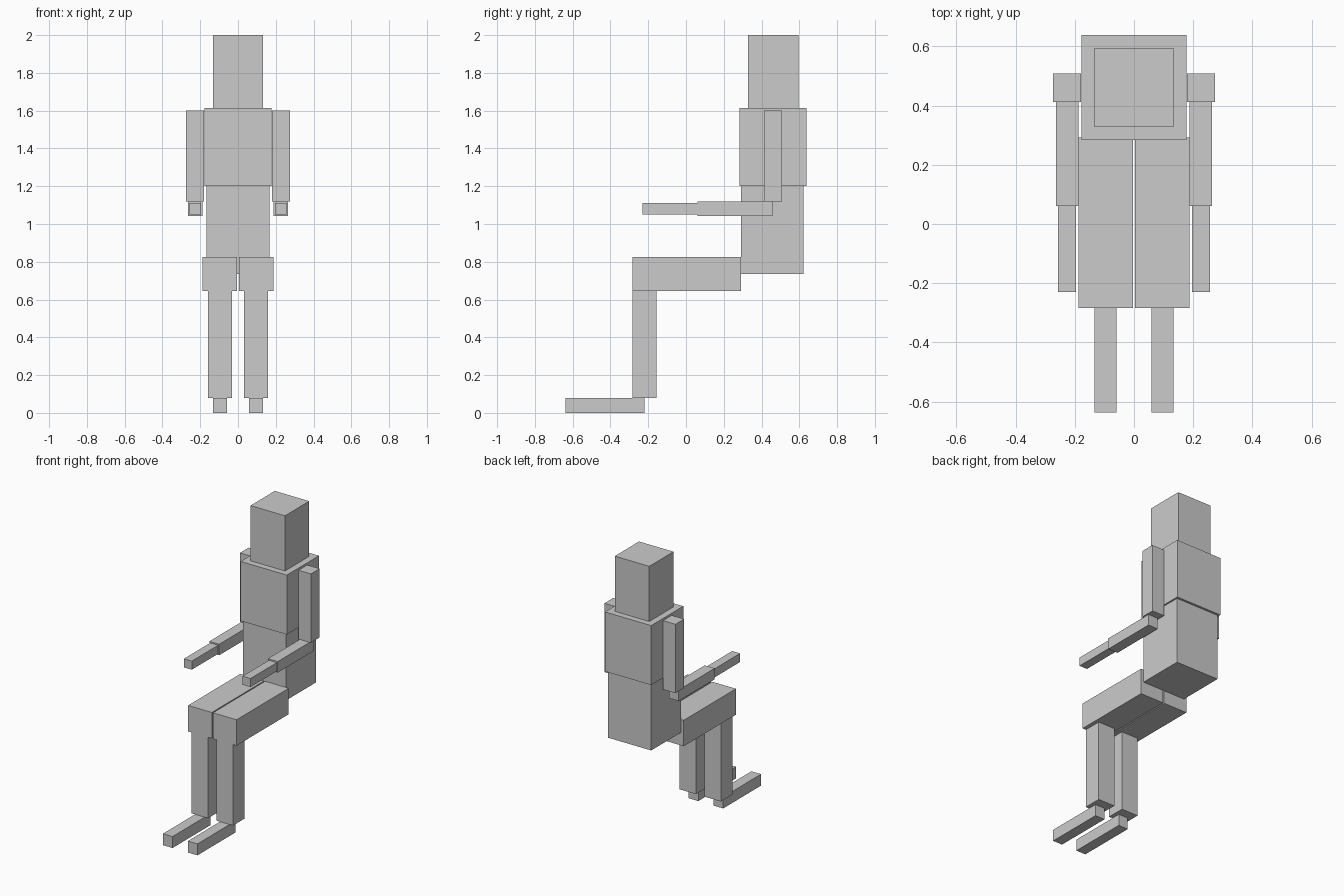
import bpy

if "Cube" in bpy.data.objects:
    bpy.data.objects.remove(bpy.data.objects["Cube"])


def box(name, x, y, z):
    """Box from (min, max) ranges on each axis."""
    ranges = (x, y, z)
    bpy.ops.mesh.primitive_cube_add(size=1, location=[(a + b) / 2 for a, b in ranges])
    obj = bpy.context.object
    obj.name = name
    obj.scale = [b - a for a, b in ranges]
    bpy.ops.object.transform_apply(location=False, rotation=False, scale=True)
    return obj


def pair(name, x, y, z):
    """Matching boxes on both sides of x = 0."""
    box("left_" + name, x, y, z)
    box("right_" + name, (-x[1], -x[0]), y, z)


# Head and torso
box("head", (-0.133, 0.133), (0.328, 0.595), (1.615, 2.0))
box("chest", (-0.178, 0.178), (0.284, 0.638), (1.2, 1.615))
box("abdomen", (-0.167, 0.167), (0.292, 0.622), (0.735, 1.2))

# Arms, bent forward at the elbow
pair("upper_arm", (0.179, 0.274), (0.412, 0.508), (1.12, 1.6))
pair("forearm", (0.188, 0.264), (0.061, 0.457), (1.043, 1.12))
pair("hand", (0.196, 0.257), (-0.229, 0.061), (1.051, 1.111))

# Legs, seated with the knees bent
pair("thigh", (0.004, 0.187), (-0.283, 0.292), (0.644, 0.825))
pair("shin", (0.032, 0.16), (-0.283, -0.156), (0.08, 0.644))
pair("foot", (0.059, 0.133), (-0.637, -0.22), (0.0, 0.08))
